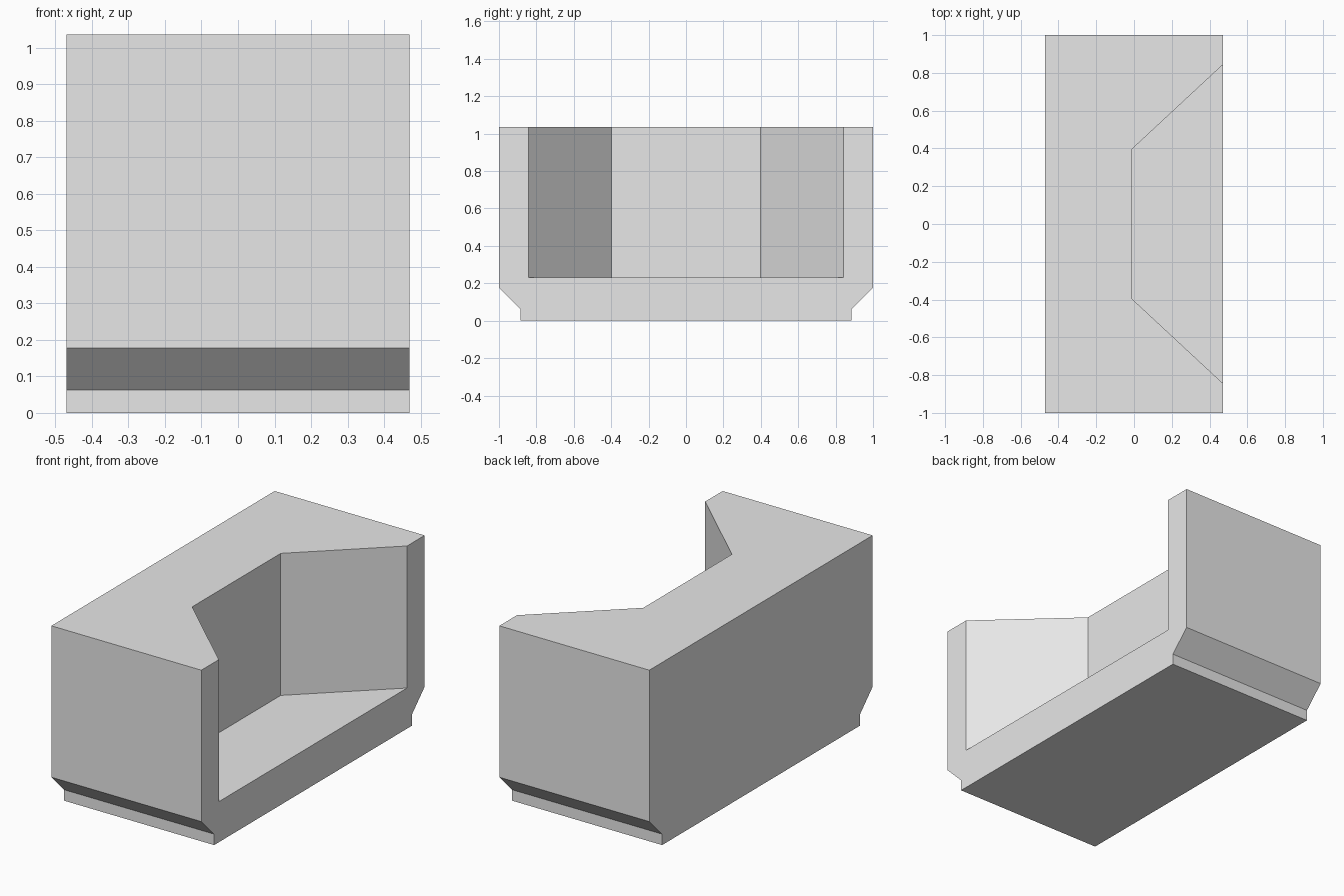
import bpy, bmesh
from mathutils import Vector

cube = bpy.data.objects.get("Cube")
if cube:
    bpy.data.objects.remove(cube, do_unlink=True)

# Plain grey finish
grey = bpy.data.materials.new("plain_grey")
grey.use_nodes = True
grey.diffuse_color = (0.8, 0.8, 0.8, 1)
grey.node_tree.nodes["Principled BSDF"].inputs["Base Color"].default_value = (0.8, 0.8, 0.8, 1)


def prism(name, outline, direction):
    """Extrude a closed outline along a direction into a solid."""
    bm = bmesh.new()
    face = bm.faces.new([bm.verts.new(p) for p in outline])
    result = bmesh.ops.extrude_face_region(bm, geom=[face])
    moved = [v for v in result["geom"] if isinstance(v, bmesh.types.BMVert)]
    bmesh.ops.translate(bm, verts=moved, vec=Vector(direction))
    bmesh.ops.recalc_face_normals(bm, faces=bm.faces)
    mesh = bpy.data.meshes.new(name)
    bm.to_mesh(mesh)
    bm.free()
    mesh.materials.append(grey)
    obj = bpy.data.objects.new(name, mesh)
    bpy.context.collection.objects.link(obj)
    return obj


def mirrored(half):
    """Complete a half outline by mirroring it in the second coordinate."""
    return half + [(a, -b) for a, b in reversed(half)]


half_width, height, floor = 0.47, 1.035, 0.23

# Body: end profile with a narrow foot and a chamfer, run across the width
side = mirrored([(0, 0.885), (0.062, 0.885), (0.177, 1), (height, 1)])
body = prism("counter_body", [(-half_width, y, z) for z, y in side], (2 * half_width, 0, 0))

# Recess: flared bay open at the top and on one long side
back, inner, outer, overshoot = -0.01, 0.397, 0.843, 0.1
slope = (outer - inner) / (half_width - back)
plan = mirrored([(back, inner), (half_width + overshoot, outer + slope * overshoot)])
cutter = prism("recess_cutter", [(x, y, floor) for x, y in plan], (0, 0, height))
cutter.hide_render = True
cutter.hide_viewport = True
cutter.display_type = 'WIRE'

cut = body.modifiers.new("recess", 'BOOLEAN')
cut.operation = 'DIFFERENCE'
cut.solver = 'EXACT'
cut.object = cutter
